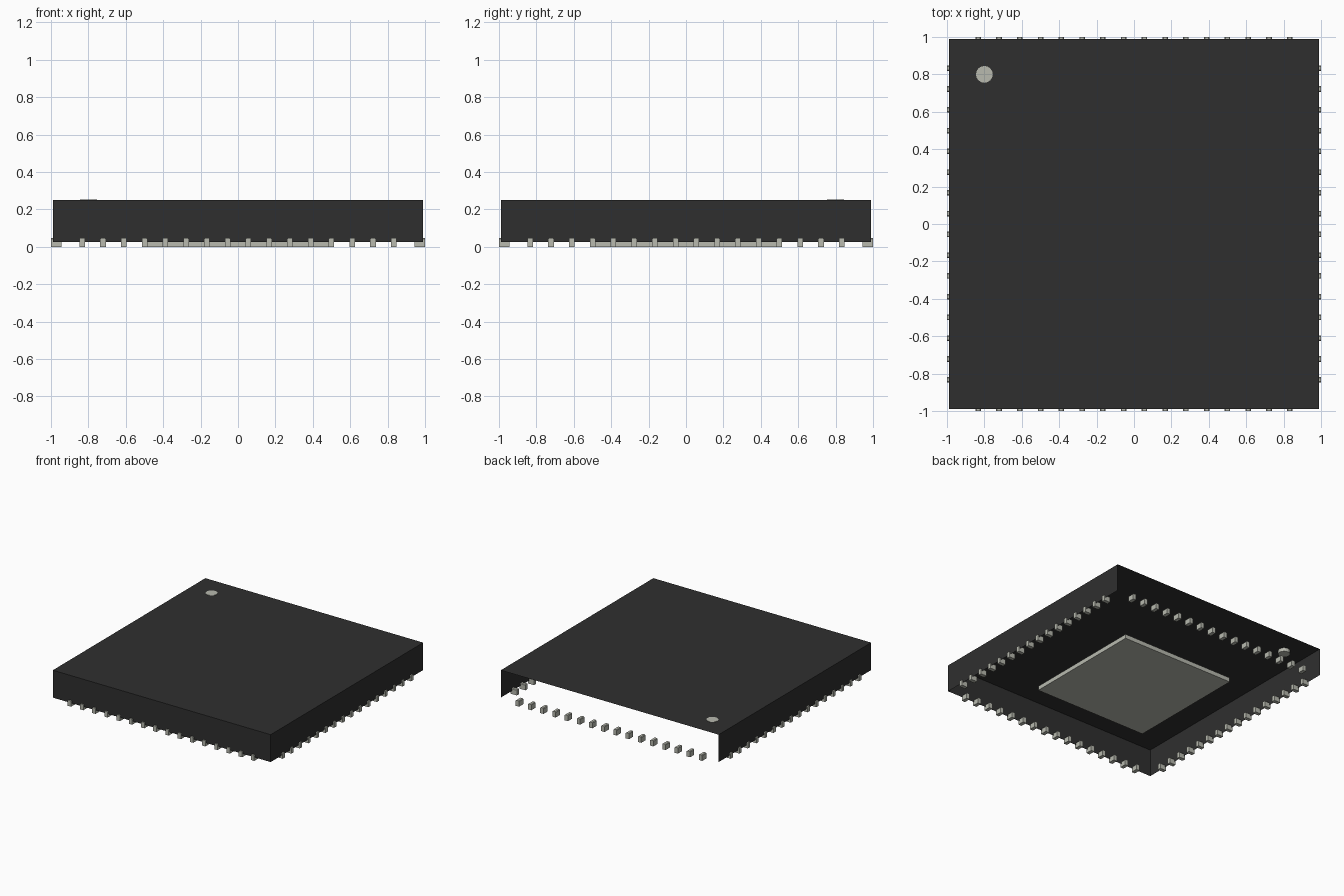
import bpy, bmesh, math
from mathutils import Matrix, Vector

old = bpy.data.objects.get("Cube")
if old:
    bpy.data.objects.remove(old, do_unlink=True)


def material(name, rgb):
    mat = bpy.data.materials.new(name)
    mat.use_nodes = True
    mat.diffuse_color = (*rgb, 1)
    mat.node_tree.nodes["Principled BSDF"].inputs["Base Color"].default_value = (*rgb, 1)
    return mat


black = material("black plastic", (0.028, 0.028, 0.028))
metal = material("tinned metal", (0.48, 0.49, 0.43))


def finish(bm, name, mat):
    mesh = bpy.data.meshes.new(name)
    bm.to_mesh(mesh)
    bm.free()
    mesh.materials.append(mat)
    obj = bpy.data.objects.new(name, mesh)
    bpy.context.collection.objects.link(obj)
    return obj


def box(low, high):
    low, high = Vector(low), Vector(high)
    bm = bmesh.new()
    bmesh.ops.create_cube(bm, size=1)
    bmesh.ops.scale(bm, vec=high - low, verts=bm.verts)
    bmesh.ops.translate(bm, vec=(low + high) / 2, verts=bm.verts)
    return bm


# Package shell: thin cover, open underneath and at the back
HALF = 0.99
bm = box((-HALF, -HALF, 0.025), (HALF, HALF, 0.25))
bm.normal_update()
openings = [f for f in bm.faces if f.normal.z < -0.5 or f.normal.y > 0.5]
bmesh.ops.delete(bm, geom=openings, context='FACES')
finish(bm, "package_shell", black)

# Central thermal pad underneath
finish(box((-0.51, -0.51, 0), (0.51, 0.51, 0.035)), "thermal_pad", metal)

# Round marker set into the top corner
bm = bmesh.new()
bmesh.ops.create_cone(bm, cap_ends=True, segments=16, radius1=0.045, radius2=0.045,
                      depth=0.032, matrix=Matrix.Translation((-0.8, 0.8, 0.236)))
finish(bm, "corner_marker", metal)

# Contacts: one row of chamfered blocks on each side
COUNT, PITCH = 16, 0.111
SIDES = ("front", "left", "back", "right")
for turn, side in enumerate(SIDES):
    for i in range(COUNT):
        x = (i - (COUNT - 1) / 2) * PITCH
        bm = box((x - 0.015, -1, 0), (x + 0.015, -0.945, 0.047))
        top_edges = [e for e in bm.edges
                     if all(v.co.z > 0.04 for v in e.verts)
                     and abs(e.verts[0].co.x - e.verts[1].co.x) < 0.001]
        bmesh.ops.bevel(bm, geom=top_edges, offset=0.005, segments=1, affect='EDGES')
        bm.transform(Matrix.Rotation(turn * math.pi / 2, 4, 'Z'))
        finish(bm, f"{side}_contact_{i + 1}", metal)
